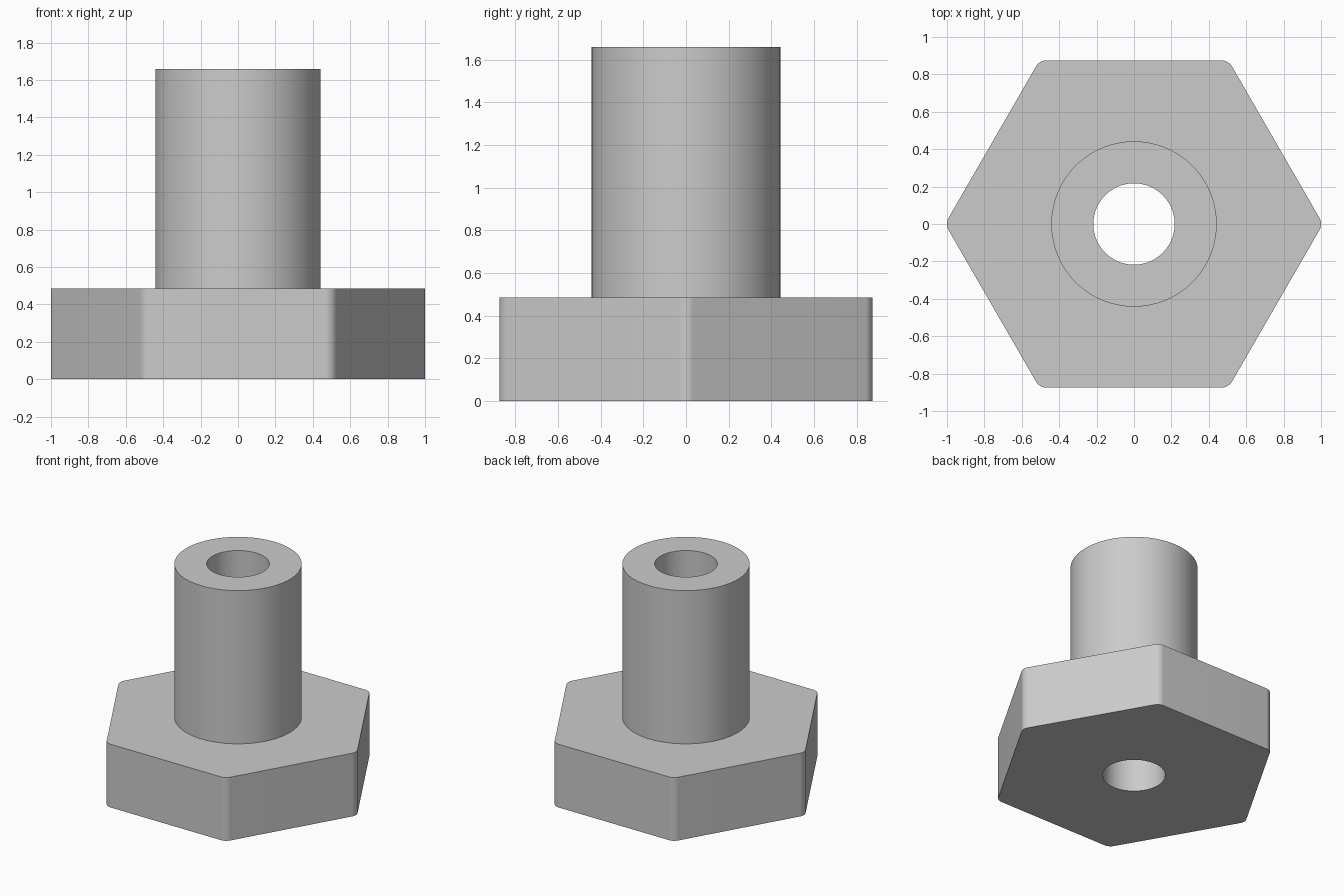
import bpy
import bmesh
from math import cos, sin, radians

cube = bpy.data.objects.get("Cube")
if cube:
    bpy.data.objects.remove(cube)

HEAD_TOP, SHAFT_TOP = 0.485, 1.66
BORE, SHAFT = 0.2175, 0.442
APOTHEM, FILLET = 0.875, 0.067
PER_CORNER = 16
COUNT = 6 * PER_CORNER

metal = bpy.data.materials.new("plain grey")
metal.use_nodes = True
GREY = (0.6, 0.6, 0.6, 1)
metal.diffuse_color = GREY
metal.node_tree.nodes["Principled BSDF"].inputs["Base Color"].default_value = GREY


def circle(radius, z):
    step = radians(360 / COUNT)
    start = -(PER_CORNER - 1) / 2
    return [(radius * cos((i + start) * step), radius * sin((i + start) * step), z)
            for i in range(COUNT)]


def rounded_hexagon(z):
    centre = (APOTHEM - FILLET) / cos(radians(30))
    points = []
    for corner in range(6):
        a = radians(60 * corner)
        for j in range(PER_CORNER):
            b = a + radians(-30 + 60 * j / (PER_CORNER - 1))
            points.append((centre * cos(a) + FILLET * cos(b),
                           centre * sin(a) + FILLET * sin(b), z))
    return points


def loft(name, rings, closed):
    """Skin a sequence of matching rings into one object."""
    bm = bmesh.new()
    loops = [[bm.verts.new(p) for p in ring] for ring in rings]
    pairs = list(zip(loops, loops[1:]))
    if closed:
        pairs.append((loops[-1], loops[0]))
    for low, high in pairs:
        for i in range(COUNT):
            n = (i + 1) % COUNT
            bm.faces.new((low[i], low[n], high[n], high[i]))
    mesh = bpy.data.meshes.new(name)
    bm.to_mesh(mesh)
    bm.free()
    mesh.materials.append(metal)
    obj = bpy.data.objects.new(name, mesh)
    bpy.context.collection.objects.link(obj)
    bpy.ops.object.select_all(action='DESELECT')
    obj.select_set(True)
    bpy.context.view_layer.objects.active = obj
    bpy.ops.object.shade_smooth_by_angle(angle=radians(30))
    return obj


# Hexagonal head with rounded corners, bored through
loft("hex_head", [circle(BORE, 0), rounded_hexagon(0), rounded_hexagon(HEAD_TOP),
                  circle(SHAFT, HEAD_TOP)], False)

# Hollow shaft, with the bore running down through the head
loft("hollow_shaft", [circle(SHAFT, HEAD_TOP), circle(SHAFT, SHAFT_TOP),
                      circle(BORE, SHAFT_TOP), circle(BORE, 0)], False)
